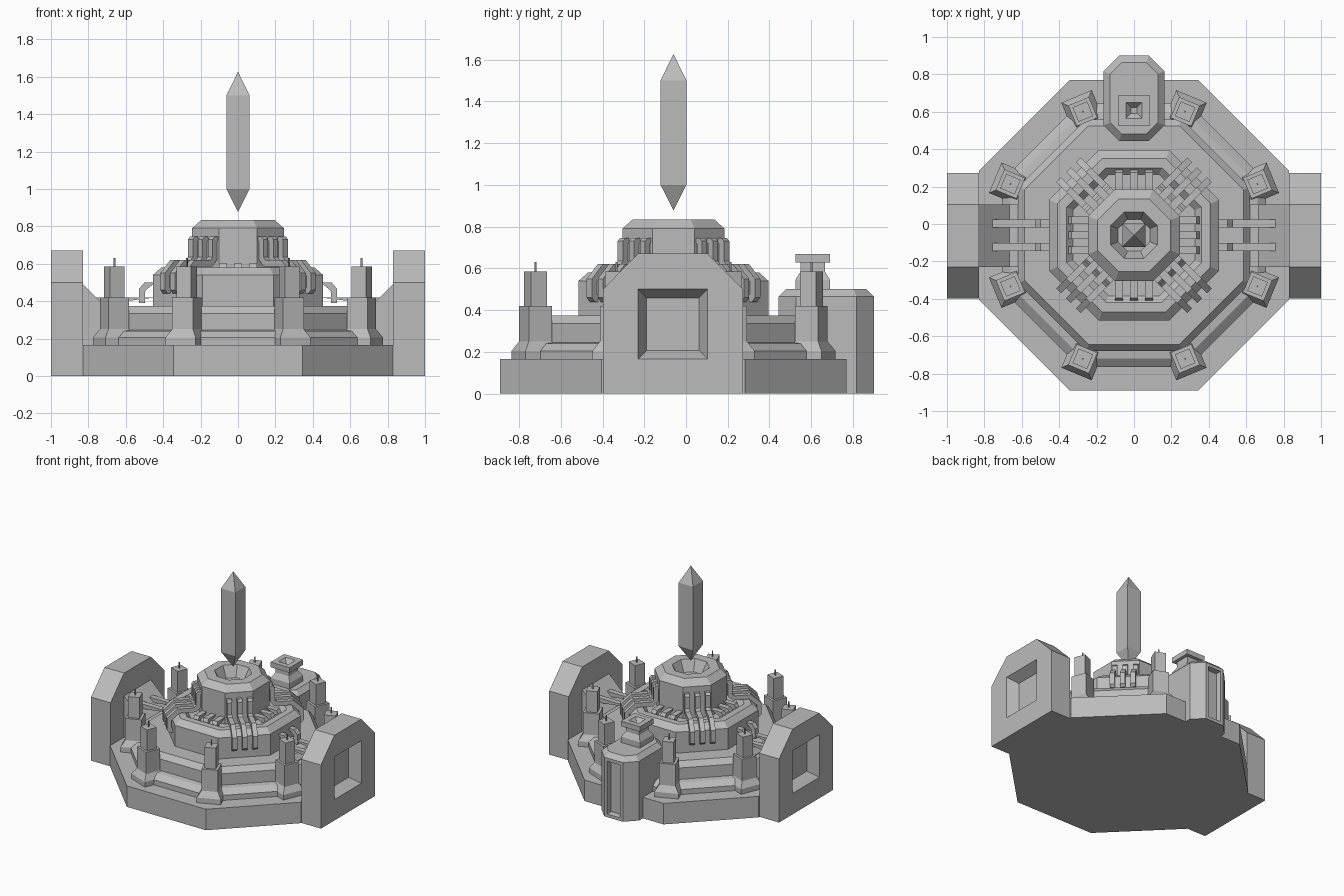
import bpy, bmesh
from math import pi, cos, sin, radians
from mathutils import Vector, Matrix

cube = bpy.data.objects.get("Cube")
if cube:
    bpy.data.objects.remove(cube)

CY = -0.06                      # centre of the round plan
stone = bpy.data.materials.new("grey_stone")
stone.use_nodes = True
GREY = (0.5, 0.5, 0.5, 1)
stone.diffuse_color = GREY
stone.node_tree.nodes["Principled BSDF"].inputs["Base Color"].default_value = GREY


def finish(bm, name, mirror=False):
    bmesh.ops.recalc_face_normals(bm, faces=bm.faces)
    mesh = bpy.data.meshes.new(name)
    bm.to_mesh(mesh)
    bm.free()
    mesh.materials.append(stone)
    ob = bpy.data.objects.new(name, mesh)
    bpy.context.collection.objects.link(ob)
    if mirror:
        ob.modifiers.new("Mirror", 'MIRROR').use_clip = False
    return ob


def loft(bm, rings):
    """Skin a stack of equal-length point rings and cap both ends."""
    rows = [[bm.verts.new(p) for p in ring] for ring in rings]
    n = len(rows[0])
    for a, b in zip(rows, rows[1:]):
        for i in range(n):
            j = (i + 1) % n
            bm.faces.new((a[i], a[j], b[j], b[i]))
    bm.faces.new(rows[0][::-1])
    bm.faces.new(rows[-1])


def turned(bm, profile, sides, x=0, y=CY, turn=0.0):
    """Profile of (flat-to-centre distance, height) turned with few sides."""
    rings = []
    for dist, z in profile:
        r = dist / cos(pi / sides)
        angles = [turn + (k + 0.5) * 2 * pi / sides for k in range(sides)]
        rings.append([(x + r * cos(a), y + r * sin(a), z) for a in angles])
    loft(bm, rings)


def pipe(bm, path, offset, angle, width=0.036, thick=0.034):
    """Flat strip following a (distance, height) path out from the centre."""
    pts = [Vector(p) for p in path]
    inner = []
    for i, p in enumerate(pts):
        normals = []
        for a, b in zip(pts[max(i - 1, 0):i + 1], pts[i:i + 2] if i == 0 else pts[i:i + 1]):
            d = (b - a).normalized()
            normals.append(Vector((d.y, -d.x)))
        if i + 1 < len(pts) and i > 0:
            d = (pts[i + 1] - p).normalized()
            normals.append(Vector((d.y, -d.x)))
        m = sum(normals, Vector((0, 0))).normalized()
        inner.append(p + m * -thick / max(0.5, m.dot(normals[0])))
    # outer line is the given path, inner line lies beneath it
    place = Matrix.Translation((0, CY, 0)) @ Matrix.Rotation(angle, 4, 'Z')
    inner = [p - (q - p) for p, q in zip(pts, inner)]
    rings = []
    for p, q in zip(pts, inner):
        rings.append([place @ Vector((v.x, offset + s * width / 2, v.y))
                      for v, s in ((p, -1), (p, 1), (q, 1), (q, -1))])
    loft(bm, rings)


# Stepped octagonal body
for name, profile in {
    "base_plinth": [(0.83, 0), (0.83, 0.165)],
    "lower_terrace": [(0.705, 0.16), (0.705, 0.205), (0.66, 0.24), (0.62, 0.245),
                      (0.62, 0.335), (0.585, 0.375)],
    "middle_terrace": [(0.455, 0.37), (0.455, 0.54), (0.41, 0.58), (0.36, 0.58),
                       (0.325, 0.545)],
    "upper_drum": [(0.245, 0.54), (0.245, 0.79), (0.195, 0.835), (0.125, 0.835),
                   (0.085, 0.75)],
}.items():
    bm = bmesh.new()
    turned(bm, profile, 8)
    finish(bm, name)

# Floating crystal
bm = bmesh.new()
turned(bm, [(0.001, 0.88), (0.062, 1.0), (0.062, 1.5), (0.001, 1.625)], 4)
finish(bm, "floating_crystal")

# Posts on the eight corners of the lower terrace
bm = bmesh.new()
for k in range(8):
    a = (k + 0.5) * pi / 4
    x, y = 0.715 * cos(a), CY + 0.715 * sin(a)
    turned(bm, [(0.088, 0.16), (0.088, 0.205), (0.06, 0.25), (0.06, 0.42)], 4, x, y, a)
    turned(bm, [(0.042, 0.41), (0.042, 0.585)], 4, x, y, a)
    turned(bm, [(0.004, 0.58), (0.004, 0.63)], 4, x, y, a)
finish(bm, "corner_posts")

# Pipes running down the diagonals
bm = bmesh.new()
run = [(0.23, 0.745), (0.27, 0.745), (0.285, 0.73), (0.285, 0.635), (0.3, 0.62),
       (0.42, 0.62), (0.495, 0.55), (0.495, 0.46), (0.475, 0.44), (0.44, 0.44)]
for k in range(4):
    for off in (-0.075, 0, 0.075):
        pipe(bm, run, off, pi / 4 + k * pi / 2)
finish(bm, "diagonal_pipes")

# Short bridges between drum and middle terrace
bm = bmesh.new()
for k in range(4):
    for off in (-0.08, 0, 0.08):
        pipe(bm, [(0.235, 0.6), (0.335, 0.6), (0.35, 0.575)], off, k * pi / 2, 0.042)
finish(bm, "short_bridges")

# Paired pipes towards the side walls
bm = bmesh.new()
for off in (-0.0625, 0.0625):
    pipe(bm, [(0.44, 0.5), (0.5, 0.5), (0.53, 0.465), (0.53, 0.39)], off, 0, 0.042)
    pipe(bm, [(0.44, 0.42), (0.76, 0.42)], off, 0, 0.042, 0.04)
finish(bm, "side_pipes", mirror=True)

# Side walls with a tapered window recess on the outer face
bm = bmesh.new()
H, W = 0.335, 0.167
outline = [(-H, 0), (H, 0), (H, 0.5), (W, 0.67), (-W, 0.67), (-H, 0.5)]
window = [(-W, 0.165), (W, 0.165), (W, 0.5), (-W, 0.5)]
panel = [(0.75 * y, 0.3325 + 0.75 * (z - 0.3325)) for y, z in window]


def row(x, points):
    return [bm.verts.new((x, CY - 0.003 + y, z)) for y, z in points]


back, out = row(0.83, outline), row(1.0, outline)
win, pan = row(1.0, window), row(0.92, panel)
bm.faces.new(back)
bm.faces.new(pan)
for i in range(6):
    j = (i + 1) % 6
    bm.faces.new((back[i], back[j], out[j], out[i]))
for i in range(4):
    j = (i + 1) % 4
    bm.faces.new((win[i], win[j], pan[j], pan[i]))
p, w = out, win
for face in ((p[0], p[1], w[1], w[0]), (p[1], p[2], w[2], w[1]), (p[2], p[3], w[2]),
             (p[3], p[4], w[3], w[2]), (p[4], p[5], w[3]), (p[5], p[0], w[0], w[3])):
    bm.faces.new(face)
finish(bm, "side_walls", mirror=True)

# Ramps from the side walls down to the terrace
bm = bmesh.new()
ramp = [(0.84, 0.16), (0.84, 0.5), (0.665, 0.33), (0.62, 0.33), (0.62, 0.16)]
loft(bm, [[(x, CY - 0.003 + s * W, z) for x, z in ramp] for s in (-1, 1)])
finish(bm, "side_ramps", mirror=True)

# Rear tower with chamfered corners and a slot in its back
bm = bmesh.new()


def chamfered(inset, z):
    hx, hy, c = 0.163 - inset, 0.228 - inset, 0.083 - inset * 0.6
    return [(x, 0.672 + y, z) for x, y in (
        (hx, c - hy), (hx, hy - c), (hx - c, hy), (c - hx, hy),
        (-hx, hy - c), (-hx, c - hy), (c - hx, -hy), (hx - c, -hy))]


loft(bm, [chamfered(0, 0), chamfered(0, 0.465), chamfered(0.036, 0.5)])
bm.normal_update()
bmesh.ops.recalc_face_normals(bm, faces=bm.faces)
rear = max(bm.faces, key=lambda f: f.calc_center_median().y)
bmesh.ops.inset_region(bm, faces=[rear], thickness=0.035)
bmesh.ops.inset_region(bm, faces=[rear], thickness=0.008, depth=-0.04)
finish(bm, "rear_tower")

# Turret and hollow cap on the tower
bm = bmesh.new()
turned(bm, [(0.083, 0.49), (0.083, 0.545), (0.058, 0.585), (0.058, 0.63)], 4, 0, 0.607)
turned(bm, [(0.083, 0.628), (0.083, 0.668), (0.043, 0.668), (0.015, 0.635)], 4, 0, 0.607)
finish(bm, "tower_turret")
